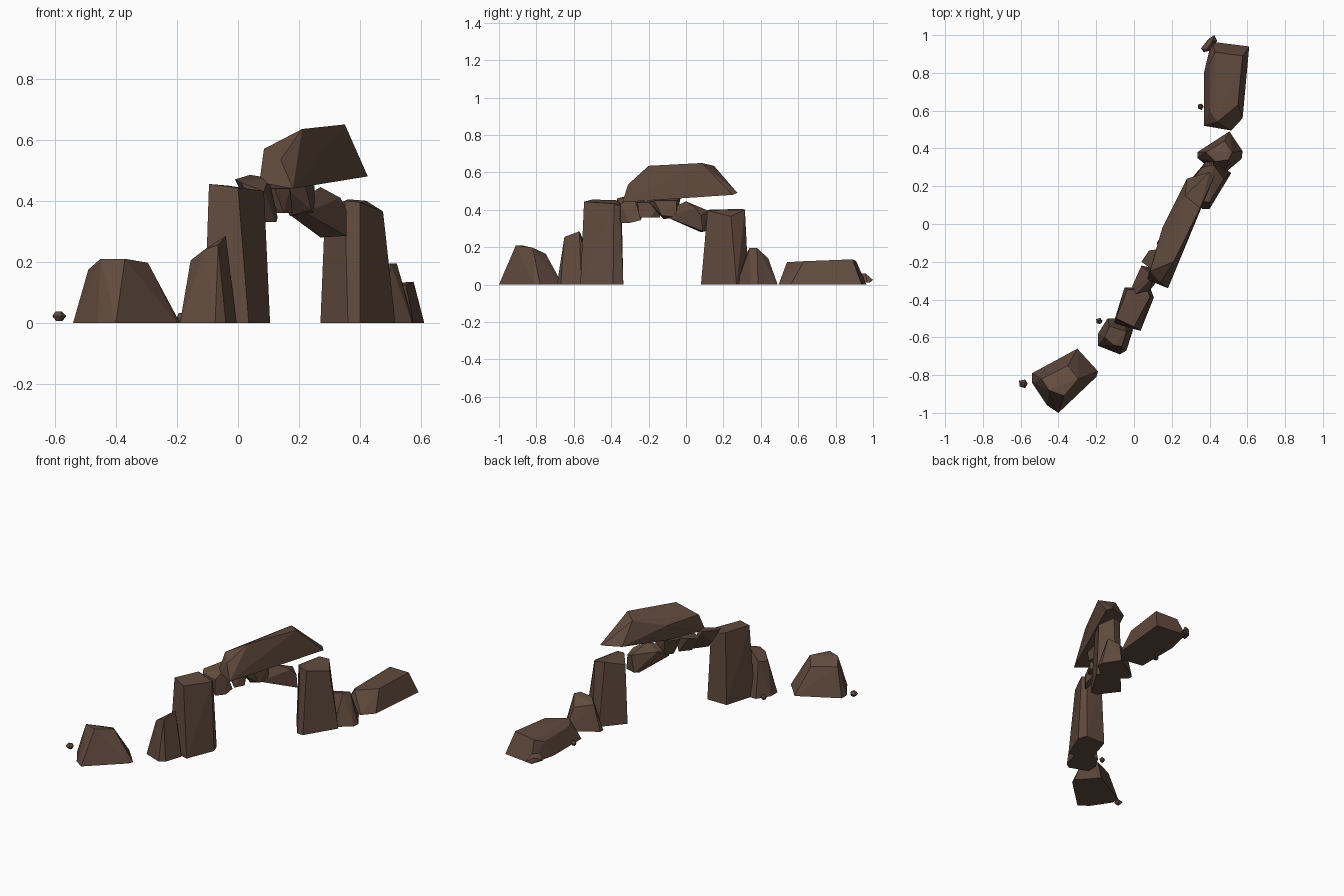
import bpy, bmesh, math, random
from mathutils import Vector

random.seed(4)
stone = bpy.data.materials.new("brown_stone")
stone.diffuse_color = (0.12, 0.07, 0.048, 1)


def rock(name, points):
    """Faceted stone: the convex hull of a few corner points."""
    bm = bmesh.new()
    for p in points:
        bm.verts.new(p)
    res = bmesh.ops.convex_hull(bm, input=bm.verts[:])
    loose = [v for v in bm.verts if not v.link_faces]
    bmesh.ops.delete(bm, geom=loose, context='VERTS')
    bmesh.ops.dissolve_limit(bm, angle_limit=math.radians(3),
                             verts=bm.verts[:], edges=bm.edges[:])
    bmesh.ops.recalc_face_normals(bm, faces=bm.faces[:])
    mesh = bpy.data.meshes.new(name)
    bm.to_mesh(mesh)
    bm.free()
    mesh.materials.append(stone)
    ob = bpy.data.objects.new(name, mesh)
    bpy.context.collection.objects.link(ob)
    return ob


def ground_rock(name, base, top):
    """Stone standing on the ground: flat base outline plus upper corners."""
    return rock(name, [(x, y, 0) for x, y in base] + top)


def pebble(name, centre, size):
    """Small irregular stone."""
    pts = []
    for z, n, r in ((-0.8, 4, 0.6), (0.0, 5, 1.0), (0.8, 3, 0.5)):
        for i in range(n):
            a = math.tau * i / n + z
            k = r * random.uniform(0.85, 1.1)
            d = Vector((k * math.cos(a), k * math.sin(a), z))
            pts.append(Vector(centre) + d * Vector(size))
    return rock(name, pts)


# Free-standing boulder
ground_rock("left_boulder",
            [(-.54, -.79), (-.30, -.66), (-.19, -.78), (-.20, -.81),
             (-.40, -1.0), (-.46, -.96), (-.54, -.84)],
            [(-.45, -.88, .21), (-.37, -.91, .21), (-.295, -.82, .197),
             (-.35, -.75, .165), (-.49, -.82, .175)])

# Slab leaning on the left pillar
ground_rock("leaning_slab",
            [(-.19, -.58), (-.19, -.645), (-.075, -.69), (-.04, -.67),
             (-.005, -.56), (-.05, -.50), (-.14, -.50)],
            [(-.155, -.60, .205), (-.11, -.64, .24), (-.065, -.65, .255),
             (-.04, -.57, .285), (-.13, -.54, .22)])

# Arch pillars
ground_rock("left_pillar",
            [(-.11, -.53), (.035, -.565), (.105, -.39), (.085, -.335), (-.05, -.335)],
            [(-.095, -.50, .455), (0, -.545, .443), (.085, -.385, .432),
             (.07, -.35, .42), (-.035, -.345, .45)])
ground_rock("right_pillar",
            [(.27, .20), (.36, .08), (.40, .08), (.515, .27), (.42, .335), (.38, .33)],
            [(.285, .20, .37), (.35, .12, .40), (.40, .115, .395),
             (.475, .24, .365), (.42, .315, .40), (.36, .30, .405)])

# Stones wedged under the lintel
rock("arch_stone_1",
     [(-.01, -.33, .47), (.01, -.37, .46), (.04, -.22, .485), (.10, -.28, .475),
      (.085, -.35, .43), (.085, -.35, .33), (.125, -.30, .33), (.13, -.24, .345),
      (.03, -.30, .39)])
rock("arch_stone_2",
     [(.04, -.20, .45), (.08, -.14, .46), (.16, -.13, .45), (.17, -.20, .44),
      (.12, -.26, .44), (.10, -.20, .36), (.15, -.25, .36), (.18, -.19, .36),
      (.15, -.14, .36)])
rock("arch_stone_3",
     [(.12, -.10, .46), (.17, -.03, .46), (.25, -.05, .45), (.22, -.17, .45),
      (.16, -.20, .44), (.17, -.12, .35), (.24, -.13, .37), (.25, -.05, .36),
      (.19, -.05, .36)])
rock("arch_stone_4",
     [(.175, -.08, .35), (.20, -.09, .40), (.27, 0, .445), (.20, 0, .40),
      (.335, .05, .41), (.30, .12, .395), (.355, .08, .37), (.355, .09, .285),
      (.27, .08, .28), (.28, .12, .29), (.22, -.10, .36)])

# Long lintel across the arch
rock("lintel",
     [(.07, -.295, .46), (.18, -.34, .44), (.425, .25, .48), (.40, .275, .49),
      (.28, .24, .50), (.16, -.03, .47), (.085, -.25, .57), (.14, -.31, .535),
      (.21, -.20, .635), (.35, .085, .65), (.27, .15, .635), (.15, -.02, .57)])

# Stones trailing off behind the right pillar
ground_rock("back_block",
            [(.335, .38), (.335, .35), (.505, .49), (.575, .385), (.57, .345),
             (.48, .27), (.42, .28)],
            [(.50, .34, .195), (.52, .38, .195), (.48, .44, .14),
             (.38, .38, .16), (.43, .33, .18)])
ground_rock("back_long_boulder",
            [(.37, .52), (.515, .495), (.575, .56), (.61, .94), (.41, .965), (.37, .80)],
            [(.44, .54, .12), (.55, .63, .125), (.575, .89, .135),
             (.43, .91, .125), (.40, .85, .10), (.40, .60, .10)])

# Scattered pebbles
pebble("pebble_far_left", (-.585, -.845, .022), (.026, .024, .02))
pebble("pebble_slab", (-.185, -.515, .018), (.018, .018, .018))
pebble("pebble_long_boulder", (.352, .622, .018), (.018, .018, .018))
rock("pebble_back",
     [(.355, .93, .03), (.37, .91, .01), (.41, .92, .01), (.44, .97, .01),
      (.425, 1.0, .025), (.395, .98, .01), (.38, .92, .06), (.41, .96, .06),
      (.39, .97, .045)])
